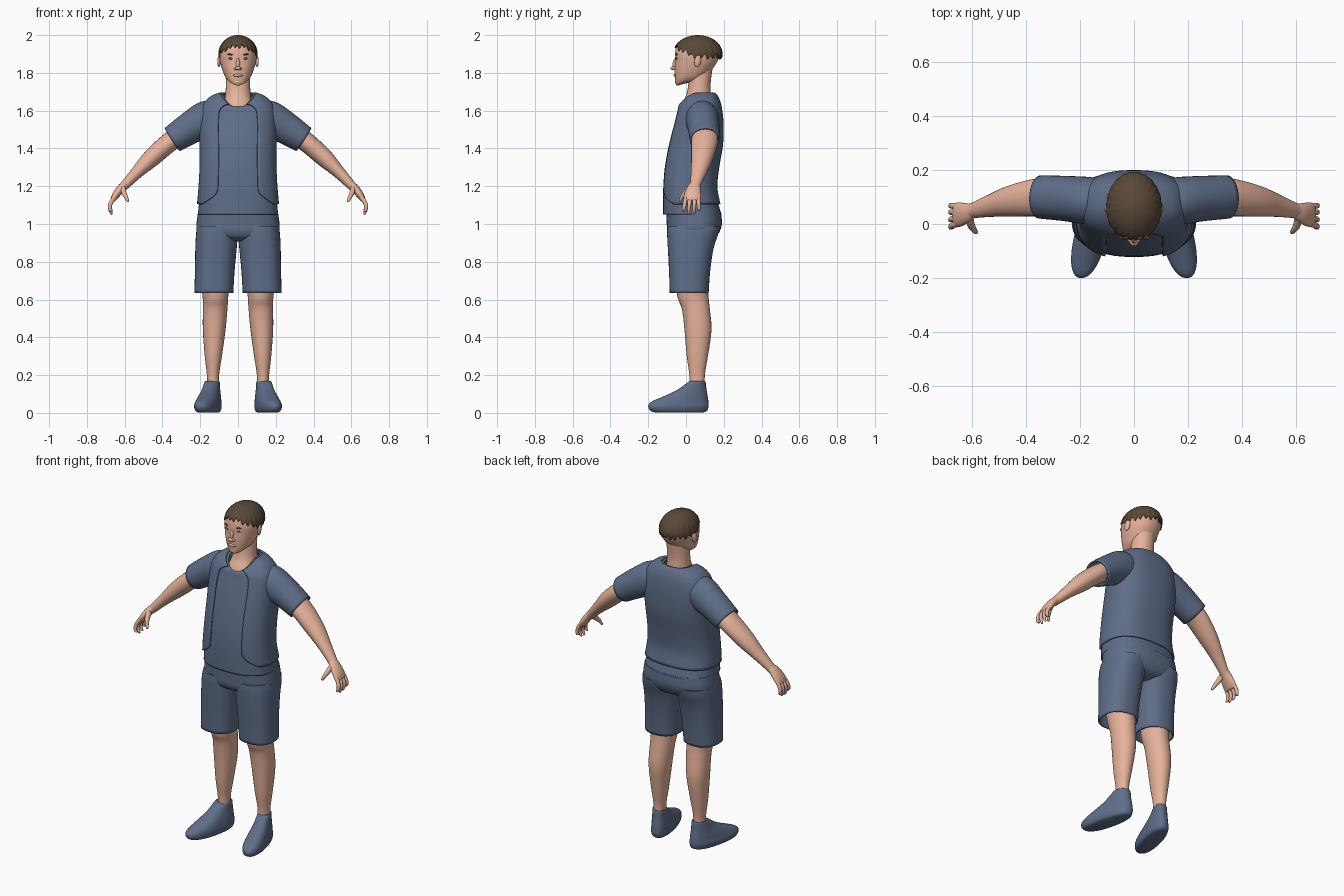
import bpy, bmesh, math
from mathutils import Vector

if "Cube" in bpy.data.objects:
    bpy.data.objects.remove(bpy.data.objects["Cube"])
TAU = 2 * math.pi


def material(name, rgb):
    m = bpy.data.materials.new(name)
    m.diffuse_color = (*rgb, 1)
    m.use_nodes = True
    m.node_tree.nodes["Principled BSDF"].inputs["Base Color"].default_value = m.diffuse_color
    return m


SKIN = material("skin", (0.80, 0.45, 0.33))
CLOTH = material("cloth", (0.115, 0.155, 0.25))
HAIR = material("hair", (0.10, 0.065, 0.04))
DARK = material("eye", (0.16, 0.08, 0.06))


def finish(ob, mat, mirror=False, thick=0, offset=-1):
    ob.data.materials.append(mat)
    if thick:
        s = ob.modifiers.new("thickness", 'SOLIDIFY')
        s.thickness, s.offset = thick, offset
    if mirror:
        ob.modifiers.new("mirror", 'MIRROR')
    bpy.context.view_layer.objects.active = ob
    bpy.ops.object.select_all(action='DESELECT')
    ob.select_set(True)
    bpy.ops.object.shade_smooth_by_angle(angle=math.radians(50))
    return ob


def skin_rows(name, rows, mat, closed=True, cap0=True, cap1=True, **kw):
    """Bridge rows of points into a surface."""
    bm = bmesh.new()
    vs = [[bm.verts.new(p) for p in r] for r in rows]
    n = len(rows[0])
    for a, b in zip(vs, vs[1:]):
        for j in range(n if closed else n - 1):
            k = (j + 1) % n
            bm.faces.new((a[j], a[k], b[k], b[j]))
    if cap0:
        bm.faces.new(vs[0][::-1])
    if cap1:
        bm.faces.new(vs[-1])
    me = bpy.data.meshes.new(name)
    bm.to_mesh(me)
    bm.free()
    ob = bpy.data.objects.new(name, me)
    bpy.context.collection.objects.link(ob)
    return finish(ob, mat, **kw)


def smooth(keys, sub=5):
    """Catmull-Rom interpolation of a list of tuples."""
    out = []
    for i in range(len(keys) - 1):
        p0, p1, p2 = keys[max(i - 1, 0)], keys[i], keys[i + 1]
        p3 = keys[min(i + 2, len(keys) - 1)]
        for s in range(sub):
            t = s / sub
            out.append(tuple(0.5 * (2 * b + (c - a) * t + (2 * a - 5 * b + 4 * c - d) * t * t
                                    + (3 * b - a - 3 * c + d) * t ** 3)
                             for a, b, c, d in zip(p0, p1, p2, p3)))
    return out + [keys[-1]]


def ring(k, angles, p=2.3, shear=0, grow=0):
    """Horizontal superellipse (z, x0, x1, y0, y1, front drop)."""
    z, x0, x1, y0, y1, drop = k
    pts = []
    for a in angles:
        c, s = math.cos(a), math.sin(a)
        x = (x0 + x1) / 2 + ((x1 - x0) / 2 + grow) * math.copysign(abs(c) ** (2 / p), c)
        y = (y0 + y1) / 2 + ((y1 - y0) / 2 + grow) * math.copysign(abs(s) ** (2 / p), s)
        pts.append((x + shear * y, y, z - drop * max(0, -s) ** 1.5))
    return pts


FULL = [TAU * i / 48 for i in range(48)]


def loft(name, keys, mat, p=2.3, shear=0, **kw):
    return skin_rows(name, [ring(k, FULL, p, shear) for k in smooth(keys)], mat, **kw)


def tube(name, keys, mat, n=24, **kw):
    """Tube along (x, y, z, r across, r along y)."""
    ks, rows = smooth(keys), []
    for i, k in enumerate(ks):
        t = (Vector(ks[min(i + 1, len(ks) - 1)][:3]) - Vector(ks[max(i - 1, 0)][:3])).normalized()
        u = Vector((0, 1, 0))
        u = (u - t * u.dot(t)).normalized()
        v = t.cross(u)
        rows.append([Vector(k[:3]) + u * k[4] * math.cos(TAU * j / n) + v * k[3] * math.sin(TAU * j / n)
                     for j in range(n)])
    return skin_rows(name, rows, mat, mirror=True, **kw)


def blob(name, loc, size, mat, rot=(0, 0, 0), mirror=True):
    bpy.ops.mesh.primitive_uv_sphere_add(segments=20, ring_count=12, radius=1, location=loc, rotation=rot)
    ob = bpy.context.object
    ob.name, ob.scale = name, size
    bpy.ops.object.transform_apply(location=True, rotation=True, scale=True)
    return finish(ob, mat, mirror=mirror)


def sym(z, w, y0, y1, drop=0):
    return (z, -w, w, y0, y1, drop)


# shirt body
TORSO = [sym(1.05, .213, -.122, .188), sym(1.12, .205, -.122, .168), sym(1.2, .198, -.12, .155),
         sym(1.3, .193, -.112, .165), sym(1.42, .193, -.09, .185), sym(1.53, .195, -.062, .188),
         sym(1.61, .185, -.045, .18, .02), sym(1.655, .155, -.04, .168, .045),
         sym(1.68, .115, -.034, .155, .06), sym(1.69, .078, -.025, .14, .07)]
loft("shirt", TORSO, CLOTH, p=2.5, cap0=False, cap1=False, thick=.008)

# open vest over the shirt, with rounded front corners
rows = []
vest_keys = smooth(TORSO)[4:-2]
for i, k in enumerate(vest_keys):
    d = 0.46 + 0.6 * max(0, 1 - i / 5) ** 2
    angles = [-math.pi / 2 + d + (TAU - 2 * d) * j / 60 for j in range(61)]
    rows.append(ring(k, angles, 2.5, grow=.002))
skin_rows("vest", rows, CLOTH, closed=False, cap0=False, cap1=False, thick=.009, offset=1)

# sleeves
tube("sleeve", [(.09, .082, 1.575, .07, .075), (.16, .085, 1.556, .098, .088), (.25, .094, 1.51, .086, .084),
                (.348, .1, 1.447, .073, .08)], CLOTH, n=36, cap1=False, thick=.008)

# arms
tube("arm", [(.28, .1, 1.488, .055, .065), (.36, .098, 1.435, .052, .07), (.455, .085, 1.352, .048, .058),
             (.53, .068, 1.278, .034, .042), (.595, .05, 1.21, .025, .029), (.61, .046, 1.195, .023, .03)], SKIN)

# hands
tube("palm", [(.592, .052, 1.215, .02, .026), (.618, .042, 1.19, .022, .036), (.645, .035, 1.155, .02, .045),
              (.662, .033, 1.128, .014, .044), (.667, .033, 1.12, .006, .036)], SKIN)
for i, (y0, y1, tip) in enumerate([(.000, -.012, 1.068), (.022, .015, 1.053), (.045, .043, 1.056), (.066, .068, 1.075)]):
    tube(f"finger_{i + 1}", [(.652, y0, 1.145, .012, .011), (.674, (y0 + y1) / 2, 1.11, .011, .0105),
                             (.678, y1, 1.08, .009, .009), (.669, y1, tip, .006, .006),
                             (.667, y1, tip - .004, .001, .001)], SKIN, n=12)
tube("thumb", [(.61, .035, 1.2, .014, .018), (.605, .002, 1.17, .014, .016), (.594, -.02, 1.145, .011, .011),
               (.584, -.031, 1.122, .007, .007), (.582, -.033, 1.117, .001, .001)], SKIN, n=14)

# shorts: hips plus two open legs
loft("shorts_hips", [sym(.91, .1, -.05, .11), sym(.93, .19, -.085, .155), sym(.96, .217, -.1, .178),
                     sym(1.0, .22, -.102, .19), sym(1.06, .212, -.104, .186)], CLOTH, p=2.5)
loft("shorts_leg", [(.635, .025, .231, -.086, .12, 0), (.75, .018, .228, -.09, .128, 0),
                    (.87, .007, .226, -.096, .146, 0), (.95, .0, .222, -.1, .172, 0),
                    (.99, .0, .215, -.098, .18, 0)], CLOTH, p=2.4, mirror=True, cap0=False, thick=.008)

# lower legs
loft("leg", [(.12, .1, .165, .02, .1, 0), (.2, .1, .165, .018, .1, 0), (.3, .085, .176, .004, .116, 0),
             (.44, .066, .186, -.008, .135, 0), (.55, .056, .186, -.022, .126, 0), (.61, .052, .187, -.044, .12, 0),
             (.72, .045, .2, -.06, .115, 0)], SKIN, p=2.1, mirror=True)

# shoes, toes turned outward
loft("shoe", [(.003, .103, .197, -.165, .095, 0), (.012, .094, .206, -.19, .112, 0), (.035, .09, .212, -.2, .12, 0),
              (.058, .092, .208, -.185, .119, 0), (.085, .097, .203, -.125, .115, 0), (.12, .105, .195, -.05, .109, 0),
              (.165, .112, .188, .014, .103, 0), (.166, .12, .18, .022, .095, 0)],
     CLOTH, p=2.3, shear=-.22, mirror=True)

# neck and head
loft("neck", [sym(1.58, .1, -.035, .14), sym(1.63, .082, -.026, .135), sym(1.68, .068, .0, .132),
              sym(1.74, .064, .012, .13), sym(1.82, .062, .01, .14)], SKIN, p=2.1)
loft("head", [sym(1.75, .025, -.04, .03, .018), sym(1.757, .048, -.053, .07, .018), sym(1.78, .068, -.058, .105, .008),
              sym(1.82, .084, -.06, .14), sym(1.86, .095, -.058, .165), sym(1.9, .099, -.058, .178),
              sym(1.94, .09, -.05, .17), sym(1.97, .065, -.022, .14), sym(1.985, .03, .02, .1)], SKIN, p=2.2)

# face
blob("nose_bridge", (0, -.058, 1.85), (.010, .013, .032), SKIN, (math.radians(-14), 0, 0), mirror=False)
blob("nose_tip", (0, -.067, 1.825), (.016, .015, .011), SKIN, mirror=False)
blob("nostril", (.013, -.06, 1.822), (.009, .012, .008), SKIN)
blob("lips", (0, -.055, 1.787), (.026, .011, .008), SKIN, mirror=False)
blob("chin", (0, -.042, 1.752), (.024, .016, .016), SKIN, mirror=False)
blob("eye", (.036, -.048, 1.876), (.015, .007, .006), DARK)
blob("eyebrow", (.037, -.05, 1.897), (.021, .007, .004), HAIR, (0, math.radians(-6), 0))
blob("ear", (.1, .062, 1.862), (.009, .018, .032), SKIN, (math.radians(-12), 0, math.radians(15)))

# short hair cap with a jagged edge
rows, N, M = [], 144, 16
for i in range(M + 1):
    row = []
    for j in range(N):
        a = TAU * j / N
        front = max(0, -math.sin(a))
        low = -.16 + .62 * front ** 1.3 + .1 * math.sin(23 * a + 1) + .05 * math.sin(9 * a)
        e = low + (1.55 - low) * i / M
        r = (1 + .012 * math.sin(23 * a + 3 * e) * math.cos(e)) * math.cos(e)
        row.append((.103 * r * math.cos(a), .062 + .131 * r * math.sin(a), 1.9 + .1 * math.sin(e)))
    rows.append(row)
skin_rows("hair", rows, HAIR, cap0=False, thick=.006)
